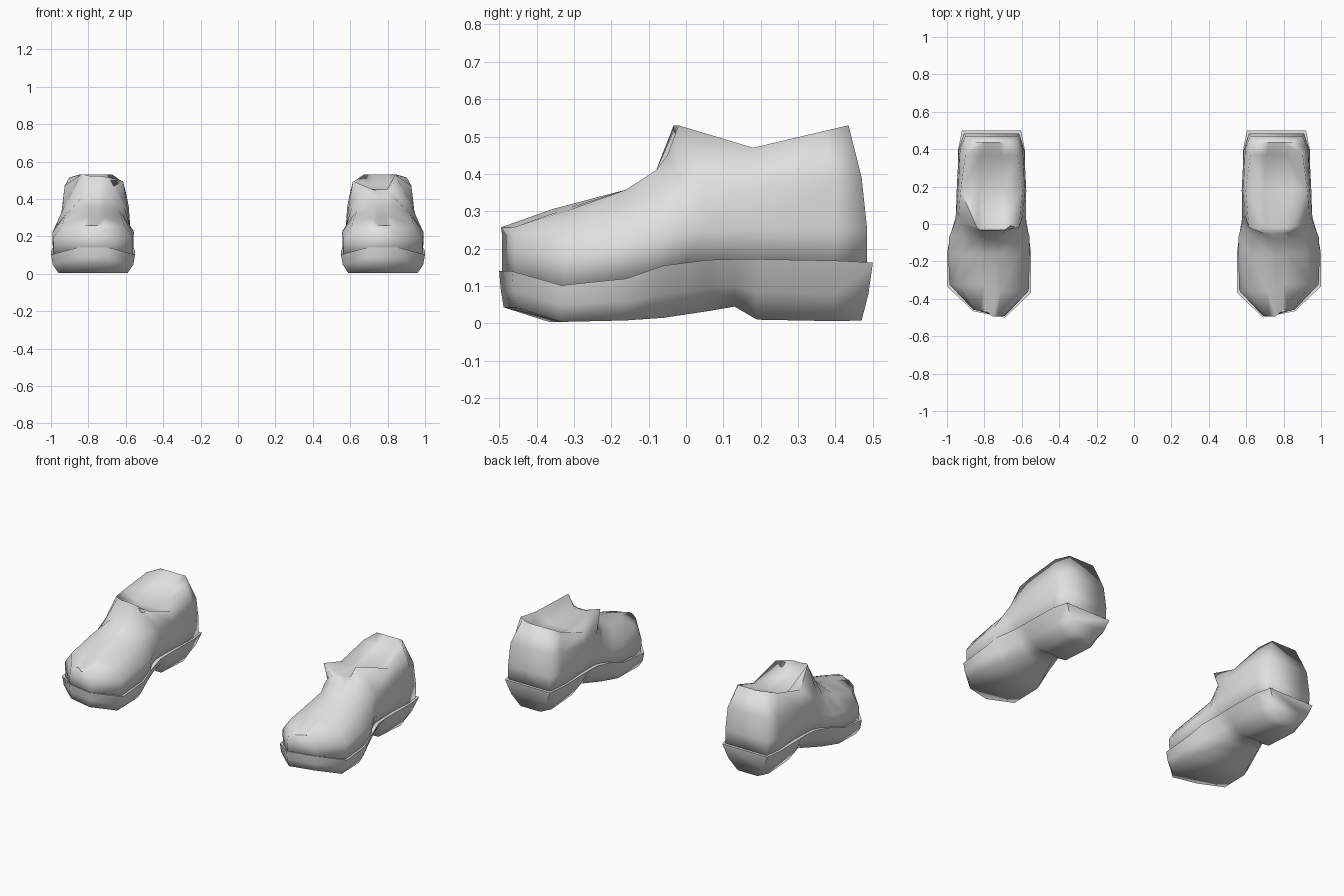
import bpy, bmesh, math

if "Cube" in bpy.data.objects:
    bpy.data.objects.remove(bpy.data.objects["Cube"])

grey = bpy.data.materials.new("light_grey")
grey.use_nodes = True
grey.diffuse_color = (0.75, 0.75, 0.75, 1)
grey.node_tree.nodes["Principled BSDF"].inputs["Base Color"].default_value = (0.75, 0.75, 0.75, 1)


def place(side, offset, y, z):
    # The heel sits slightly inward, and the toe is skewed towards the inner side
    centre = 0.775 - 0.013 * min(1, max(0, (y + 0.1) / 0.2))
    skew = math.copysign(0.017, offset) if y < -0.3 else 0
    return (side * (centre + offset), y + skew, z)


def finish(bm, name, angle):
    bmesh.ops.recalc_face_normals(bm, faces=bm.faces)
    mesh = bpy.data.meshes.new(name)
    bm.to_mesh(mesh)
    bm.free()
    mesh.materials.append(grey)
    obj = bpy.data.objects.new(name, mesh)
    bpy.context.collection.objects.link(obj)
    bpy.ops.object.select_all(action='DESELECT')
    obj.select_set(True)
    bpy.context.view_layer.objects.active = obj
    bpy.ops.object.shade_smooth_by_angle(angle=math.radians(angle))


def loft(name, side, sections, angle):
    """Skin closed sections, each a pair of outer and inner lists of (half width, y, z)."""
    bm = bmesh.new()
    rows = []
    for outer, inner in sections:
        row = [bm.verts.new(place(side, w, y, z)) for w, y, z in outer]
        row += [bm.verts.new(place(side, -w, y, z)) for w, y, z in reversed(inner)]
        rows.append(row)
    n = len(rows[0])
    for a, b in zip(rows, rows[1:]):
        for k in range(n):
            j = (k + 1) % n
            bm.faces.new((a[k], a[j], b[j], b[k]))
    # Toe and heel walls, as strips between the two sides
    for row in (rows[0], rows[-1]):
        for k in range(n // 2 - 1):
            bm.faces.new((row[k], row[k + 1], row[n - 2 - k], row[n - 1 - k]))
    finish(bm, name, angle)


# Upper walls: y, then (half width, z) at welt, side and shoulder
WALLS = [
    (-0.475, (0.085, 0.12), (0.085, 0.19), (0.078, 0.235)),
    (-0.34, (0.210, 0.09), (0.212, 0.19), (0.165, 0.26)),
    (-0.16, (0.214, 0.11), (0.218, 0.22), (0.15, 0.31)),
    (-0.07, (0.203, 0.13), (0.215, 0.23), (0.14, 0.335)),
    (0.0, (0.165, 0.14), (0.192, 0.25), (0.16, 0.36)),
    (0.05, (0.15, 0.14), (0.187, 0.25), (0.173, 0.36)),
    (0.18, (0.15, 0.14), (0.186, 0.25), (0.178, 0.36)),
    (0.40, (0.16, 0.14), (0.175, 0.25), (0.168, 0.38)),
    (0.485, (0.145, 0.15), (0.147, 0.25), (0.14, 0.39)),
]
# Top edge of the upper: y, outer half width and z, inner half width and z,
# and how far the middle of the top dips
RIM = [
    (-0.478, 0.05, 0.257, 0.05, 0.257, 0),
    (-0.34, 0.06, 0.300, 0.06, 0.300, -0.006),
    (-0.16, 0.05, 0.358, 0.05, 0.358, 0),
    (-0.08, 0.06, 0.410, 0.06, 0.410, 0),
    (-0.05, 0.05, 0.450, 0.08, 0.445, 0.005),
    (-0.02, 0.07, 0.530, 0.155, 0.495, 0.06),
    (0.18, 0.165, 0.470, 0.165, 0.425, 0.03),
    (0.37, 0.14, 0.515, 0.14, 0.495, 0.03),
    (0.435, 0.085, 0.530, 0.09, 0.530, 0),
]
TALL_TONGUE = (-0.033, 0.05, 0.53, 0.08, 0.515, 0)

# Sole: y, lip half width, lip z, tread half width, tread z, tread y shift
SOLE = [
    (-0.483, 0.085, 0.14, 0.075, 0.043, 0.012),
    (-0.35, 0.225, 0.102, 0.185, 0.004, 0),
    (-0.16, 0.225, 0.12, 0.185, 0.008, 0),
    (-0.06, 0.21, 0.155, 0.14, 0.015, 0),
    (0.06, 0.182, 0.17, 0.08, 0.033, 0),
    (0.13, 0.180, 0.172, 0.06, 0.045, 0),
    (0.19, 0.180, 0.172, 0.09, 0.01, 0),
    (0.40, 0.178, 0.168, 0.10, 0.006, 0),
    (0.5, 0.158, 0.163, 0.07, 0.008, -0.03),
]

for side, label in ((1, "left"), (-1, "right")):
    upper = []
    for i, ((y, *wall), rim) in enumerate(zip(WALLS, RIM)):
        if side < 0 and i == 4:
            rim = TALL_TONGUE
        # The back of the heel leans forward towards the top
        lean = -0.015 if i == len(WALLS) - 1 else 0
        half = [(w, y + lean * (k == 2), z) for k, (w, z) in enumerate(wall)]
        ry, ow, oz, iw, iz, dip = rim
        mid = (oz + iz) / 2 - dip
        upper.append((half + [(ow, ry, oz), (ow * 0.4, ry, mid)],
                      half + [(iw, ry, iz), (iw * 0.4, ry, mid)]))
    loft(label + "_shoe_upper", side, upper, 110)

    sole = []
    for y, w, z, tw, tz, shift in SOLE:
        bulge = 0.75 if y < -0.1 else 0.6
        half = [(tw, y + shift, tz),
                (tw + (w - tw) * bulge, y + shift * 0.4, tz + (z - tz) * 0.45),
                (w, y, z)]
        sole.append((half, half))
    loft(label + "_shoe_sole", side, sole, 75)
